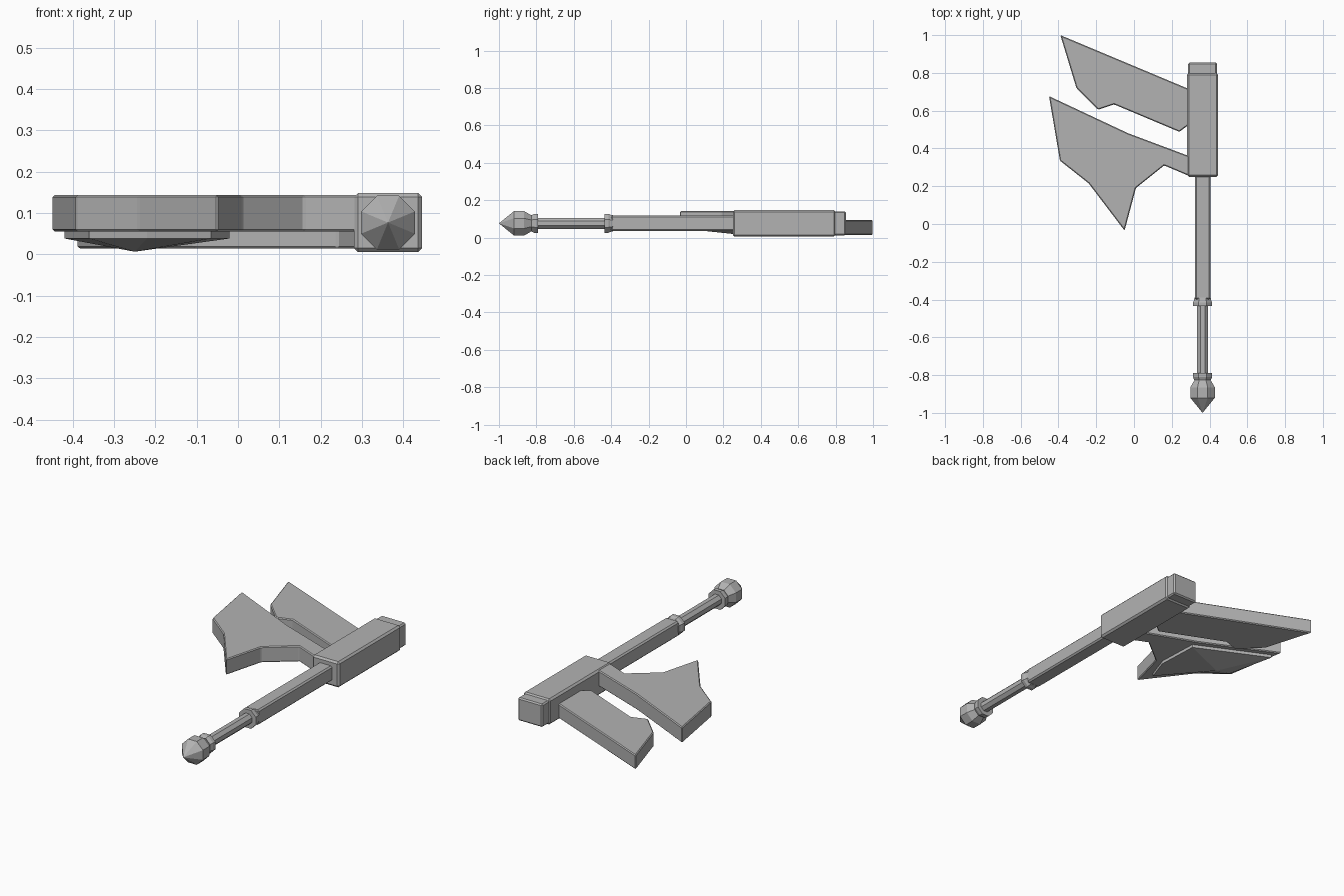
import bpy
import bmesh
from math import cos, sin, pi
from mathutils import Vector

cube = bpy.data.objects.get("Cube")
if cube:
    bpy.data.objects.remove(cube)

steel = bpy.data.materials.new("plain_grey")
steel.use_nodes = True
GREY = (0.45, 0.45, 0.45, 1)
steel.diffuse_color = GREY
steel.node_tree.nodes["Principled BSDF"].inputs["Base Color"].default_value = GREY

AXIS_X, AXIS_Z = 0.363, 0.0765


def finish(name, bm, bevel=0):
    bmesh.ops.recalc_face_normals(bm, faces=bm.faces)
    if bevel:
        bmesh.ops.bevel(bm, geom=bm.edges[:], offset=bevel, segments=1, affect='EDGES')
    mesh = bpy.data.meshes.new(name)
    bm.to_mesh(mesh)
    bm.free()
    mesh.materials.append(steel)
    obj = bpy.data.objects.new(name, mesh)
    bpy.context.collection.objects.link(obj)
    return obj


def bar(name, width, height, y0, y1, bevel):
    """Chamfered block centred on the shaft axis."""
    bm = bmesh.new()
    bmesh.ops.create_cube(bm, size=1)
    for v in bm.verts:
        v.co = Vector((AXIS_X + v.co.x * width, (y0 + y1) / 2 + v.co.y * (y1 - y0),
                       AXIS_Z + v.co.z * height))
    finish(name, bm, bevel)


def turned(name, profile):
    """Eight-sided lathe along the shaft; profile holds (y, half width)."""
    bm = bmesh.new()
    rings = []
    for y, half in profile:
        r = half / cos(pi / 8)
        rings.append([bm.verts.new((AXIS_X + r * cos((i + 0.5) * pi / 4), y,
                                    AXIS_Z + r * sin((i + 0.5) * pi / 4))) for i in range(8)])
    for a, b in zip(rings, rings[1:]):
        for i in range(8):
            j = (i + 1) % 8
            bm.faces.new((a[i], a[j], b[j], b[i]))
    bm.faces.new(rings[0])
    bm.faces.new(rings[-1])
    bmesh.ops.remove_doubles(bm, verts=bm.verts, dist=0.0001)
    finish(name, bm)


def plate(name, outline, z0, z1, bevel=0, apex=None):
    """Extruded outline, optionally with its underside drawn to a point."""
    bm = bmesh.new()
    low = [bm.verts.new((x, y, z0)) for x, y in outline]
    high = [bm.verts.new((x, y, z1)) for x, y in outline]
    n = len(outline)
    for i in range(n):
        j = (i + 1) % n
        bm.faces.new((low[i], low[j], high[j], high[i]))
    bm.faces.new(high)
    if apex:
        tip = bm.verts.new(apex)
        for i in range(n):
            bm.faces.new((low[i], low[(i + 1) % n], tip))
    else:
        bm.faces.new(low)
    finish(name, bm, bevel)


# Head block, end cap and shaft
bar("head_block", 0.165, 0.143, 0.25, 0.80, 0.01)
bar("head_cap", 0.152, 0.128, 0.79, 0.855, 0.007)
bar("shaft", 0.082, 0.084, -0.40, 0.26, 0.008)

# Grip with collars and pointed pommel
turned("upper_collar", [(-0.39, 0.043), (-0.405, 0.046), (-0.415, 0.051), (-0.435, 0.051)])
turned("grip", [(-0.43, 0.029), (-0.80, 0.029)])
turned("lower_collar", [(-0.79, 0.051), (-0.81, 0.051), (-0.83, 0.042)])
turned("pommel", [(-0.825, 0.042), (-0.865, 0.065), (-0.92, 0.065), (-1.0, 0.0)])

# Rear blade, set low
plate("rear_blade", [(-0.39, 1.0), (-0.305, 0.72), (-0.19, 0.605), (-0.105, 0.633),
                     (0.24, 0.488), (0.29, 0.525), (0.29, 0.715)], 0.014, 0.095, 0.005)

# Front blade, set high, with a faceted boss on its underside
plate("front_blade", [(-0.45, 0.677), (-0.392, 0.335), (-0.24, 0.215), (-0.05, -0.035),
                      (0.01, 0.19), (0.16, 0.31), (0.29, 0.255), (0.29, 0.36),
                      (-0.03, 0.48)], 0.055, 0.143, 0.005)
plate("blade_boss", [(-0.42, 0.63), (-0.36, 0.36), (-0.22, 0.255), (-0.065, 0.08),
                     (-0.02, 0.21), (-0.03, 0.445)], 0.038, 0.06, 0, (-0.25, 0.38, 0.006))
